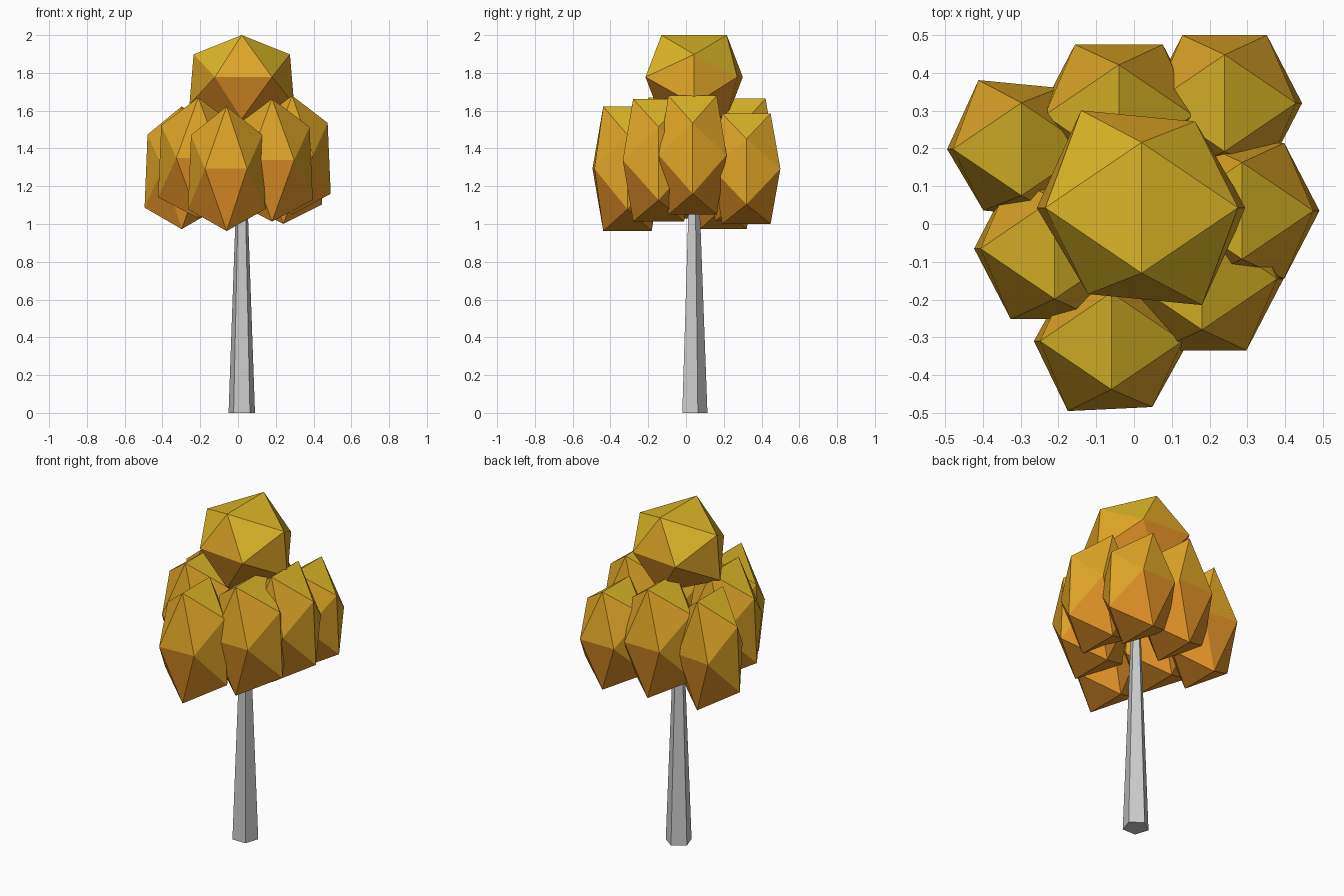
import bpy, bmesh
from math import sin, cos, pi

if "Cube" in bpy.data.objects:
    bpy.data.objects.remove(bpy.data.objects["Cube"])


def material(name, rgb):
    m = bpy.data.materials.new(name)
    m.diffuse_color = (*rgb, 1)
    m.use_nodes = True
    m.node_tree.nodes["Principled BSDF"].inputs["Base Color"].default_value = m.diffuse_color
    return m


LEAF = [material("leaf_yellow", (0.72, 0.47, 0.02)),
        material("leaf_amber", (0.74, 0.38, 0.02)),
        material("leaf_orange", (0.74, 0.28, 0.02))]


def hull_object(name, points, location, mats=()):
    """Flat-faced convex solid through the given points."""
    bm = bmesh.new()
    for p in points:
        bm.verts.new(p)
    bmesh.ops.convex_hull(bm, input=bm.verts)
    bmesh.ops.dissolve_limit(bm, angle_limit=0.01, verts=bm.verts, edges=bm.edges)
    bmesh.ops.recalc_face_normals(bm, faces=bm.faces)
    # leaves shade from yellow on top to orange underneath
    if mats:
        for f in bm.faces:
            f.material_index = 0 if f.normal.z > 0.4 else 1 if f.normal.z > 0 else 2
    mesh = bpy.data.meshes.new(name)
    bm.to_mesh(mesh)
    bm.free()
    for m in mats:
        mesh.materials.append(m)
    ob = bpy.data.objects.new(name, mesh)
    ob.location = location
    bpy.context.collection.objects.link(ob)
    return ob


def leaf_points(s, half_height, skew):
    """Icosahedron with its top and bottom edges along y."""
    pts = []
    for a in (-1, 1):
        pts.append((a * 0.255 * s, 0, 0.54 * half_height))
        pts.append((a * 0.277 * s, 0, -0.65 * half_height))
        for b in (-1, 1):
            k = s * (1 - skew * a * b)
            pts.append((0, a * 0.173 * s, b * half_height))
            pts.append((a * 0.151 * k, b * 0.243 * k, 0))
    return pts


# trunk: tapered five-sided post
trunk = [(r * sin(2 * pi * i / 5), r * cos(2 * pi * i / 5), z)
         for r, z in ((0.0736, 0), (0.014, 1.6)) for i in range(5)]
hull_object("trunk", trunk, (0.02, 0.04, 0))

# foliage: name, centre, width scale, half height, skew
CLUMPS = [
    ("leaves_top", (0.02, 0.043, 1.778), 1.0, 0.222, 0.06),
    ("leaves_front", (-0.06, -0.31, 1.293), 0.74, 0.33, -0.03),
    ("leaves_back_right", (0.24, 0.32, 1.293), 0.74, 0.292, 0),
    ("leaves_back", (-0.04, 0.288, 1.34), 0.77, 0.325, 0),
    ("leaves_left", (-0.298, 0.198, 1.298), 0.71, 0.325, 0.06),
    ("leaves_right", (0.286, 0.035, 1.365), 0.74, 0.315, 0),
    ("leaves_front_left", (-0.21, -0.065, 1.35), 0.77, 0.32, 0),
    ("leaves_front_right", (0.18, -0.145, 1.338), 0.78, 0.325, 0),
]
for name, centre, s, half_height, skew in CLUMPS:
    hull_object(name, leaf_points(s, half_height, skew), centre, LEAF)
